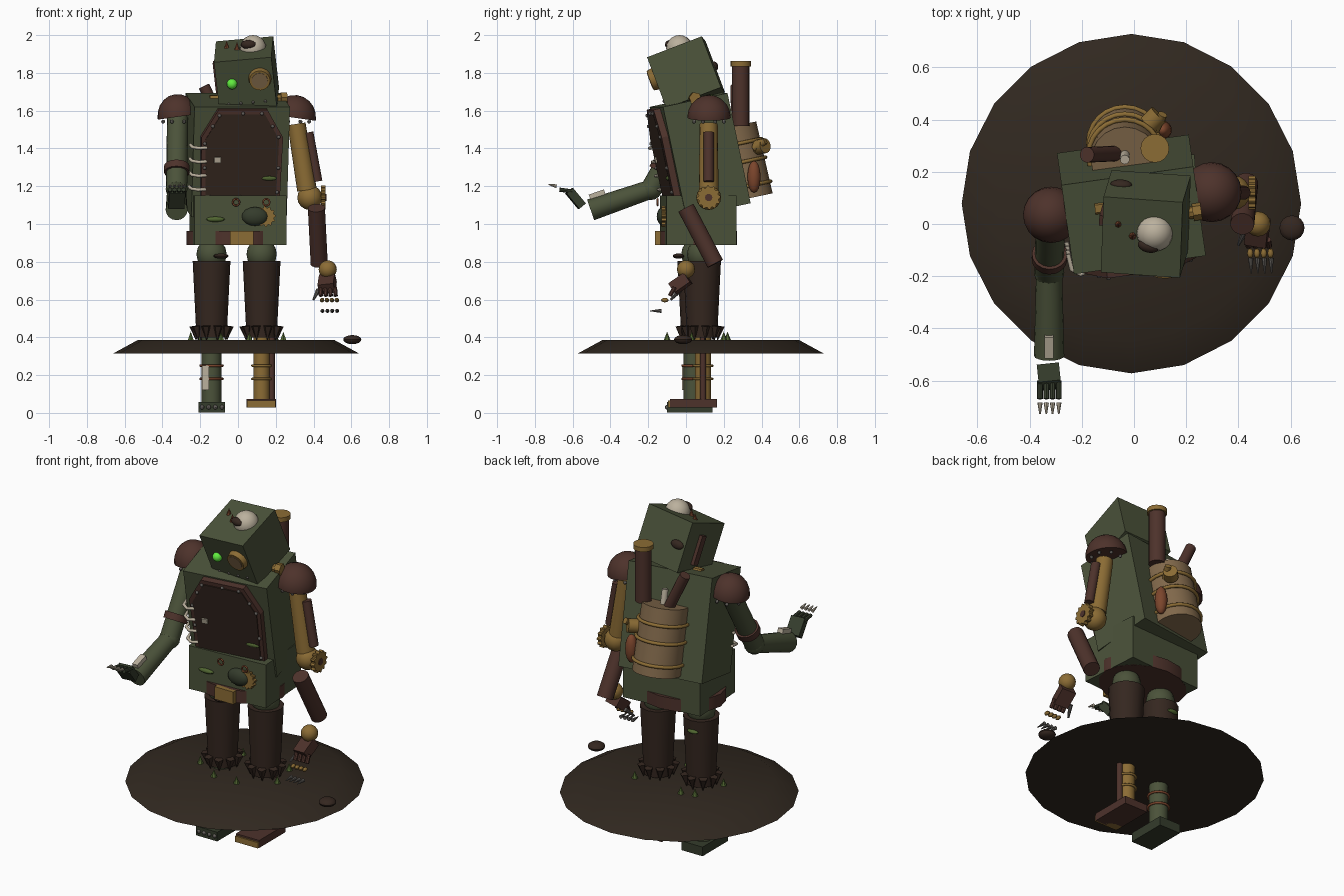
import bpy, bmesh
from math import radians, sin, cos, pi
from mathutils import Matrix, Vector, Euler

if "Cube" in bpy.data.objects:
    bpy.data.objects.remove(bpy.data.objects["Cube"])

COL = dict(green=(.07, .085, .042), moss=(.08, .13, .03), dkgreen=(.035, .045, .025), brown=(.075, .032, .024),
           dark=(.035, .02, .014), gold=(.26, .15, .035), bone=(.5, .44, .34), barrel=(.22, .14, .07),
           red=(.2, .06, .025), steel=(.12, .11, .1), earth=(.03, .021, .014), glow=(.12, .85, .05))
MAT = {}
for k, c in COL.items():
    MAT[k] = bpy.data.materials.new(k)
    MAT[k].diffuse_color = (*c, 1)
I = Matrix.Identity(4)


def frame(loc, rot=(0, 0, 0)):
    return Matrix.Translation(loc) @ Euler([radians(a) for a in rot]).to_matrix().to_4x4()


def finish(bm, name, mat, M=I, smooth=True):
    bm.transform(M)
    bmesh.ops.recalc_face_normals(bm, faces=bm.faces)
    me = bpy.data.meshes.new(name)
    bm.to_mesh(me)
    bm.free()
    me.materials.append(MAT[mat])
    if smooth:
        me.shade_smooth()
        me.set_sharp_from_angle(angle=radians(35))
    ob = bpy.data.objects.new(name, me)
    bpy.context.collection.objects.link(ob)
    return ob


def box(name, c, size, mat, rot=(0, 0, 0), M=I):
    bm = bmesh.new()
    bmesh.ops.create_cube(bm, size=1)
    return finish(bm, name, mat, M @ frame(c, rot) @ Matrix.Diagonal((*size, 1)), False)


def cyl(name, a, b, r0, mat, r1=None, n=16, M=I):
    a, b = Vector(a), Vector(b)
    bm = bmesh.new()
    bmesh.ops.create_cone(bm, cap_ends=True, segments=n, radius1=r0, radius2=r0 if r1 is None else r1,
                          depth=(b - a).length)
    q = Vector((0, 0, 1)).rotation_difference(b - a).to_matrix().to_4x4()
    return finish(bm, name, mat, M @ Matrix.Translation((a + b) / 2) @ q)


def ball(name, c, r, mat, rot=(0, 0, 0), M=I, half=False, n=16):
    r = (r, r, r) if isinstance(r, (int, float)) else r
    bm = bmesh.new()
    bmesh.ops.create_uvsphere(bm, u_segments=n, v_segments=max(6, n // 2), radius=1)
    if half:
        bmesh.ops.bisect_plane(bm, geom=bm.verts[:] + bm.edges[:] + bm.faces[:], plane_co=(0, 0, -.02),
                               plane_no=(0, 0, 1), clear_inner=True)
        bmesh.ops.holes_fill(bm, edges=[e for e in bm.edges if e.is_boundary], sides=0)
    return finish(bm, name, mat, M @ frame(c, rot) @ Matrix.Diagonal((*r, 1)))


def plate(name, pts, depth, mat, M=I):
    # flat outline in xy pushed out along z
    bm = bmesh.new()
    f = bm.faces.new([bm.verts.new((x, y, -depth / 2)) for x, y in pts])
    g = bmesh.ops.extrude_face_region(bm, geom=[f])['geom']
    bmesh.ops.translate(bm, verts=[v for v in g if isinstance(v, bmesh.types.BMVert)], vec=(0, 0, depth))
    return finish(bm, name, mat, M, False)


def gear(name, r, depth, mat, M, teeth=12):
    pts = [((r if i % 4 < 2 else r * .84) * cos(i * pi / teeth / 2), (r if i % 4 < 2 else r * .84) * sin(i * pi / teeth / 2))
           for i in range(teeth * 4)]
    return plate(name, pts, depth, mat, M)


def tube(name, pts, r, mat, M=I, cyclic=False):
    cu = bpy.data.curves.new(name, 'CURVE')
    cu.dimensions = '3D'
    cu.bevel_depth, cu.bevel_resolution, cu.use_fill_caps = r, 2, True
    sp = cu.splines.new('POLY')
    sp.points.add(len(pts) - 1)
    for p, q in zip(sp.points, pts):
        p.co = (*(M @ Vector(q)), 1)
    sp.use_cyclic_u = cyclic
    cu.materials.append(MAT[mat])
    ob = bpy.data.objects.new(name, cu)
    bpy.context.collection.objects.link(ob)


def ring(name, M, R, r, mat, n=20):
    tube(name, [(R * cos(i * 2 * pi / n), R * sin(i * 2 * pi / n), 0) for i in range(n)], r, mat, M, True)


# ground disc and scattered bits
cyl('ground_disc', (-.01, .078, .315), (-.01, .078, .386), .65, 'earth', .52, 20)
ball('ground_stone', (.605, -.015, .388), (.048, .048, .024), 'dark')
for i, (x, y) in enumerate([(-.25, .0), (-.09, -.1), (.24, .03), (.06, -.1), (-.2, .2), (.2, .2), (-.12, .22)]):
    cyl(f'grass_{i}', (x, y, .38), (x, y, .43), .02, 'moss', 0, 6)

# legs
for s, x, y, m, r in ((-1, -.14, .055, 'green', .052), (1, .125, .085, 'gold', .043)):
    ball(f'hip_{s}', (x, y, .84), (.08, .08, .085), 'green')
    cyl(f'trouser_{s}', (x, y, .4), (x, y, .805), .08, 'dark', .1)
    for i in range(9):
        a = i * 2 * pi / 9 + .2
        px, py = x + .082 * cos(a), y + .082 * sin(a)
        cyl(f'torn_hem_{s}_{i}', (px, py, .385), (px + .012 * cos(a), py + .012 * sin(a), .46), .002, 'dark', .026, 5)
    yy = .04 if s < 0 else .09
    cyl(f'shin_{s}', (x, yy, .05), (x, yy, .45), r, m)
    for z in (.18, .25):
        ring(f'shin_ring_{s}_{z}', frame((x, yy, z)), r + .006, .007, 'red' if s < 0 else 'gold')
box('shin_patch', (-.172, -.012, .185), (.035, .02, .13), 'bone')
cyl('shin_piston', (.178, .09, .07), (.178, .09, .4), .017, 'brown')
box('left_foot', (-.138, .02, .03), (.14, .24, .055), 'dkgreen')
box('right_foot', (.123, .04, .052), (.155, .25, .045), 'brown')
box('right_toe_cap', (.123, -.07, .047), (.15, .05, .035), 'gold')
for i in range(4):
    ball(f'toe_{i}', (-.19 + i * .035, -.1, .03), .012, 'steel', n=8)
ball('thigh_patch', (-.09, -.04, .83), (.04, .03, .014), 'dark')
ball('thigh_moss', (-.15, .15, .74), (.035, .015, .012), 'moss')

# waist and belt
box('waist', (0, .065, 1.02), (.49, .37, .26), 'green', (0, 0, 4))
bm = bmesh.new()
bmesh.ops.create_cone(bm, cap_ends=True, segments=16, radius1=1, radius2=1, depth=1)
finish(bm, 'belt', 'brown', frame((-.01, .06, .926)) @ Matrix.Diagonal((.262, .21, .075, 1)))
box('buckle', (.02, -.148, .926), (.125, .03, .075), 'gold')
ball('belly_dome', (.09, -.12, 1.04), (.07, .035, .05), 'dkgreen')
gear('belly_gear', .055, .03, 'gold', frame((.145, -.115, 1.04), (90, 0, 0)))
ball('belly_moss', (-.12, -.13, 1.025), (.05, .015, .014), 'moss')
for x in (-.01, .15):
    ring(f'hook_{x}', frame((x, -.15, 1.115), (90, 0, 0)), .018, .005, 'red', 10)

# leaning upper torso
T = frame((-.01, .075, 1.365), (12, 0, 8))
box('torso', (0, 0, 0), (.51, .352, .596), 'green', M=T)
F = T @ frame((0, -.192, 0), (90, 0, 0))
half = [(.21, -.2), (.218, .14), (.13, .29)]
out = half + [(-x, z) for x, z in reversed(half)]
plate('chest_plate', out, .04, 'brown', F)
plate('chest_rim', [(.9 * x, .9 * (z - .04) + .04) for x, z in out], .05, 'dark', F)
for i, (x, z) in enumerate(out):
    nx, nz = out[(i + 1) % len(out)]
    for t in (.08, .5):
        ball(f'chest_rivet_{i}_{t}', (.92 * (x + (nx - x) * t), .92 * (z + (nz - z) * t - .04) + .04, .024), .01, 'steel', M=F, n=8)
for i in range(4):
    z = -.14 + i * .075
    tube(f'rib_{i}', [(-.19, -.215, z), (-.23, -.225, z), (-.262, -.2, z), (-.266, -.14, z)], .009, 'bone', T)
box('chest_tag', (-.13, .02, .028), (.035, .03, .01), 'bone', M=F)
ball('chest_moss', (.15, -.08, .025), (.04, .012, .008), 'moss', M=F)
ball('shoulder_moss', (.02, .1, .298), (.055, .035, .012), 'moss', M=T)

# head
H = frame((.045, 0, 1.79), (21, -5, -4))
cyl('neck', (.03, .04, 1.55), (.04, .03, 1.72), .1, 'dark')
box('head', (0, 0, 0), (.305, .31, .29), 'green', M=H)
cyl('lens_rim', (.08, -.15, .03), (.08, -.185, .03), .062, 'gold', .055, 18, H)
cyl('lens_glass', (.08, -.18, .03), (.08, -.188, .03), .043, 'barrel', n=18, M=H)
ball('glowing_eye', (-.07, -.16, .015), .028, 'glow', M=H)
for i in range(4):
    ball(f'jaw_rivet_{i}', (-.1 + i * .065, -.155, -.1), .008, 'steel', M=H, n=8)
box('ear_grille', (-.16, .03, -.01), (.025, .04, .17), 'brown', M=H)
ball('head_patch', (-.1, .155, 0), (.042, .018, .025), 'dark', M=H)
ball('bare_dome', (.08, -.035, 1.93), .07, 'bone', n=20)
ball('dome_crack', (.055, -.085, 1.95), (.042, .025, .024), 'dark', (15, 0, -15))
for i, (x, y, z) in enumerate([(-.06, 0, 1.935), (-.005, -.045, 1.93)]):
    cyl(f'head_spike_{i}', (x, y, z - .01), (x, y, z + .035), .015, 'red', 0, 8)
cyl('right_neck_bolt', (.18, .04, 1.665), (.235, .045, 1.665), .024, 'gold', n=8)
cyl('right_bolt_head', (.225, .045, 1.665), (.258, .05, 1.665), .034, 'gold', n=6)
cyl('left_neck_bolt', (-.1, .065, 1.655), (-.15, .06, 1.655), .03, 'gold', n=6)

# shoulder caps
for s, c, r in ((-1, (-.318, .035, 1.57), .108), (1, (.298, .122, 1.565), .115)):
    ball(f'shoulder_cap_{s}', c, (r, r, .118), 'brown', (0, 8 * s, 0), half=True, n=20)
    for i in range(8):
        a = i * pi / 4 + .4
        ball(f'cap_rivet_{s}_{i}', (c[0] + .085 * cos(a), c[1] + .085 * sin(a), 1.542), .01, 'steel', n=8)

# raised left arm, reaching forward
sh, el = Vector((-.32, .03, 1.56)), Vector((-.325, -.185, 1.185))
cyl('left_upper_arm', sh, el, .056, 'green')
A = Matrix.Translation(sh.lerp(el, .72)) @ Vector((0, 0, 1)).rotation_difference(el - sh).to_matrix().to_4x4()
cyl('left_arm_band', (0, 0, -.02), (0, 0, .02), .068, 'brown', M=A)
ball('left_elbow', el, .058, 'green')
cyl('left_forearm', el, (-.325, -.505, 1.075), .05, 'green', .058)
box('forearm_patch', (-.325, -.47, 1.155), (.035, .085, .03), 'bone', (19, 0, 0))
L = frame((-.325, -.585, 1.135), (-50, 0, 6))
box('left_palm', (0, 0, 0), (.085, .105, .045), 'dkgreen', M=L)
for i in range(4):
    x = -.36 + i * .024
    cyl(f'left_finger_{i}', (x, -.6, 1.172), (x, -.67, 1.182), .011, 'dkgreen', n=8)
    cyl(f'left_claw_{i}', (x, -.685, 1.2), (x, -.728, 1.21), .01, 'bone', .003, 8)

# hanging right arm
cyl('right_upper_arm', (.31, .12, 1.53), (.365, .12, 1.18), .048, 'gold', .052)
cyl('right_arm_piston', (.372, .12, 1.485), (.42, .12, 1.225), .027, 'brown')
ball('right_elbow', (.38, .12, 1.14), .066, 'gold')
gear('elbow_gear', .064, .025, 'gold', frame((.452, .12, 1.14), (0, 90, 0)))
cyl('gear_axle', (.38, .12, 1.14), (.468, .12, 1.14), .02, 'brown', n=10)
cyl('right_forearm', (.415, 0, 1.085), (.43, .155, .79), .046, 'brown')
ball('right_wrist', (.475, 0, .76), .048, 'gold')
box('right_palm', (.472, -.03, .685), (.085, .1, .06), 'brown', (35, -6, -10))
for i in range(4):
    x = .435 + i * .026
    cyl(f'right_finger_{i}', (x, -.06, .665), (x + .004, -.085, .62), .012, 'brown', n=8)
    ball(f'right_knuckle_{i}', (x + .01, -.112, .597), (.012, .02, .012), 'gold', n=8)
    cyl(f'right_claw_{i}', (x + .012, -.13, .54), (x + .014, -.19, .54), .011, 'steel', .002, 8)
cyl('right_thumb', (.425, -.03, .65), (.4, -.08, .6), .013, 'steel', .006, 8)

# back barrel, chimney and pipes
B = frame((-.035, .285, 1.325), (12, 0, 0))
cyl('barrel', (0, 0, -.195), (0, 0, .195), .136, 'barrel', .13, 20, B)
for z in (-.13, .0, .1):
    ring(f'barrel_hoop_{z}', B @ frame((0, 0, z)), .139, .01, 'gold', 24)
cyl('barrel_spout', (0, .02, .19), (0, .02, .28), .018, 'bone', M=B)
cyl('barrel_valve', (.09, .11, .06), (.13, .15, .06), .04, 'gold', M=B)
ball('hanging_pouch', (.11, .36, 1.25), (.035, .035, .085), 'red')
cyl('valve_lever', (.08, .36, 1.4), (.11, .42, 1.44), .018, 'gold')
cyl('chimney', (.08, .29, 1.52), (.08, .29, 1.84), .046, 'brown')
cyl('chimney_cap', (.08, .29, 1.835), (.08, .29, 1.862), .055, 'gold')
cyl('slanted_pipe', (-.07, .27, 1.5), (-.18, .265, 1.73), .03, 'brown')

for m in bpy.data.materials:
    if m.users and not m.is_grease_pencil:
        m.use_nodes = True
        m.node_tree.nodes["Principled BSDF"].inputs["Base Color"].default_value = m.diffuse_color
